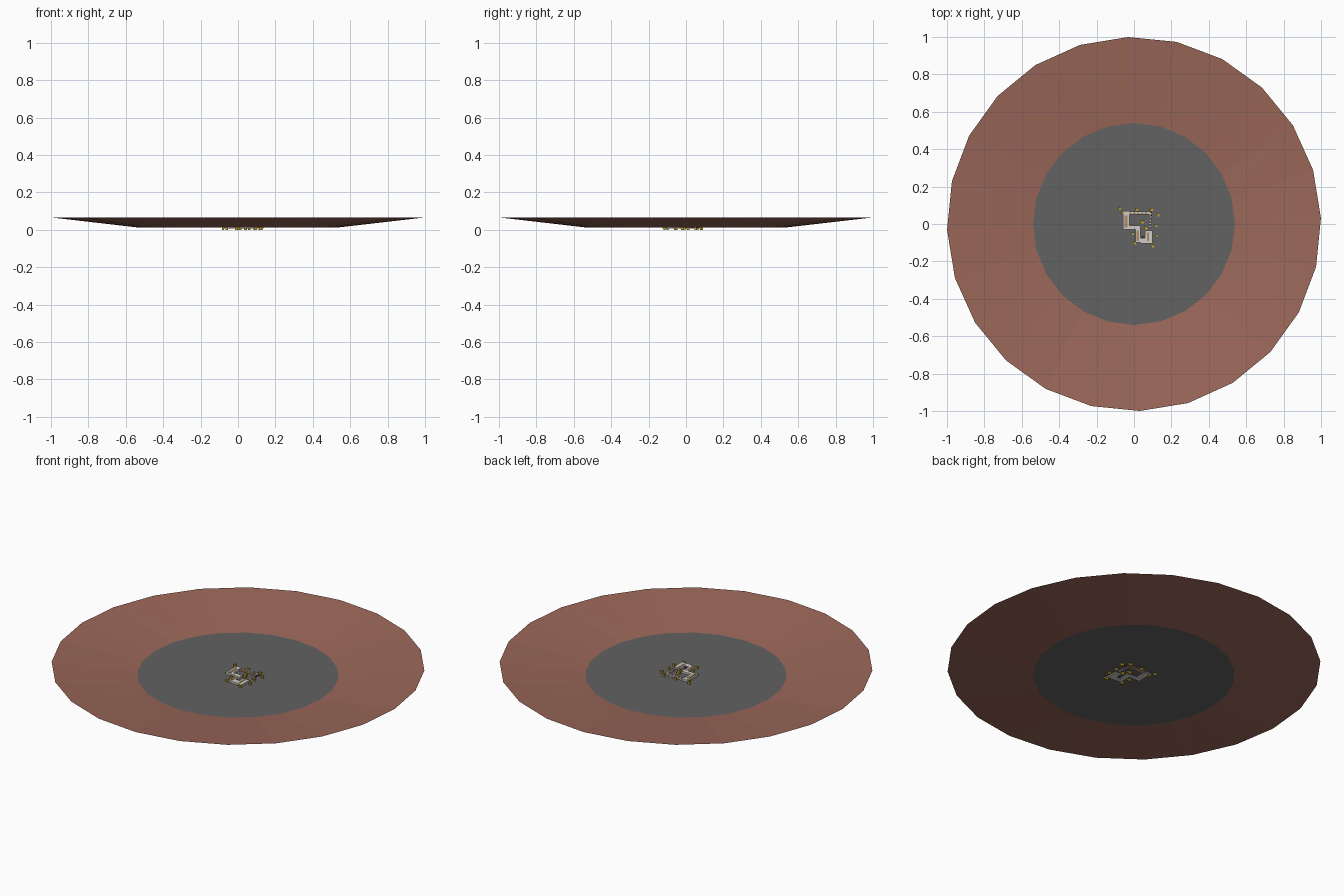
import bpy, bmesh, math, random

if "Cube" in bpy.data.objects:
    bpy.data.objects.remove(bpy.data.objects["Cube"])
random.seed(3)

def mat(name, c):
    m = bpy.data.materials.new(name)
    m.diffuse_color = (*c, 1)
    m.use_nodes = True
    m.node_tree.nodes["Principled BSDF"].inputs["Base Color"].default_value = m.diffuse_color
    return m

BROWN = mat("clay brown", (0.33, 0.137, 0.10))
GREY = mat("stone grey", (0.122, 0.122, 0.122))
WHITE = mat("pale wall", (0.62, 0.60, 0.57))
TAN = mat("tan floor", (0.42, 0.27, 0.14))
YELLOW = mat("gold yellow", (0.60, 0.40, 0.02))
DARK = mat("dark grey", (0.05, 0.05, 0.05))

def finish(name, bm, m):
    me = bpy.data.meshes.new(name)
    bm.to_mesh(me)
    bm.free()
    me.materials.append(m)
    o = bpy.data.objects.new(name, me)
    bpy.context.collection.objects.link(o)
    return o

def circle(bm, r, z, off):
    return [bm.verts.new((r * math.cos(math.radians(15 * i + off)),
                          r * math.sin(math.radians(15 * i + off)), z)) for i in range(24)]

Z0, Z1 = 0.013, 0.066

# flat central ground
bm = bmesh.new()
bm.faces.new(circle(bm, 0.54, Z0, 0))
finish("central_ground", bm, GREY)

# sloping outer ring, slightly turned against the centre
bm = bmesh.new()
a, b = circle(bm, 0.54, Z0, 0), circle(bm, 1.0, Z1, 1.8)
for i in range(24):
    j = (i + 1) % 24
    bm.faces.new((a[i], b[i], b[j]))
    bm.faces.new((a[i], b[j], a[j]))
finish("outer_slope", bm, BROWN)

def box(bm, x0, x1, y0, y1, z0, z1):
    v = [bm.verts.new((x, y, z)) for z in (z0, z1)
         for x, y in ((x0, y0), (x1, y0), (x1, y1), (x0, y1))]
    for f in ((3, 2, 1, 0), (4, 5, 6, 7), (0, 1, 5, 4), (1, 2, 6, 5), (2, 3, 7, 6), (3, 0, 4, 7)):
        bm.faces.new([v[k] for k in f])

# low walls of the central settlement: x0, x1, y0, y1
walls = [(-0.06, -0.025, -0.03, 0.07), (-0.025, 0.035, -0.03, -0.008),
         (0.008, 0.035, -0.10, -0.03), (0.035, 0.06, -0.105, -0.075),
         (0.06, 0.10, -0.105, -0.035)]
bm = bmesh.new()
for w in walls:
    box(bm, *w, 0.008, 0.024)
finish("settlement_walls", bm, WHITE)

# tan strips on the walls and the upper walkway
bm = bmesh.new()
for x0, x1, y0, y1 in ((-0.052, -0.036, -0.02, 0.045), (0.014, 0.026, -0.09, -0.035),
                       (0.07, 0.08, -0.09, -0.045)):
    box(bm, x0, x1, y0, y1, 0.024, 0.026)
box(bm, -0.025, 0.09, 0.05, 0.066, 0.01, 0.022)
finish("tan_walkways", bm, TAN)

# row of small posts on the right and on the upper walkway
bm = bmesh.new()
for i in range(5):
    y = -0.02 + 0.017 * i
    box(bm, 0.08, 0.094, y, y + 0.011, 0.01, 0.023)
for i in range(5):
    x = -0.015 + 0.021 * i
    box(bm, x, x + 0.012, 0.056, 0.068, 0.01, 0.024)
finish("small_posts", bm, WHITE)

# dark inner wall edge
bm = bmesh.new()
box(bm, 0.036, 0.058, -0.072, -0.066, 0.01, 0.022)
box(bm, 0.09, 0.096, 0.03, 0.066, 0.01, 0.022)
finish("dark_edges", bm, DARK)

# golden markers around the settlement
spots = [(-0.08, 0.085), (-0.06, 0.06), (0.012, 0.08), (0.09, 0.08), (0.125, 0.05),
         (0.115, -0.008), (0.12, -0.06), (0.095, -0.115), (0.0, -0.10), (-0.01, -0.05),
         (0.04, 0.012), (0.06, -0.02)]
bm = bmesh.new()
for x, y in spots:
    s = random.uniform(0.006, 0.008)
    box(bm, x - s, x + s, y - s * 0.8, y + s * 0.8, 0.0, 0.026)
    box(bm, x, x + 1.6 * s, y - 1.3 * s, y, 0.006, 0.02)
finish("gold_markers", bm, YELLOW)
